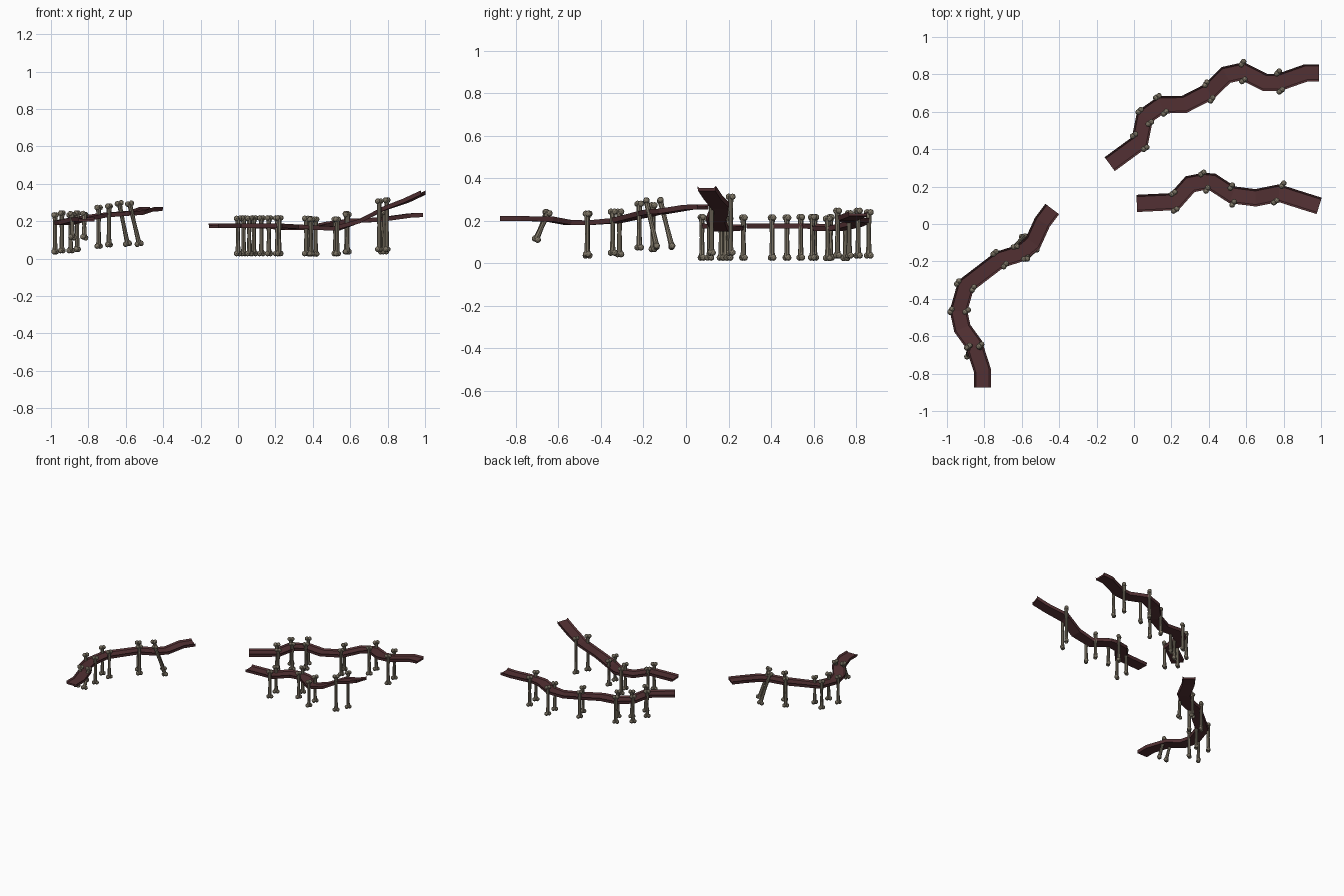
import bpy, bmesh, math, random
from mathutils import Vector, Matrix

if "Cube" in bpy.data.objects:
    bpy.data.objects.remove(bpy.data.objects["Cube"])

random.seed(4)


def material(name, col):
    m = bpy.data.materials.new(name)
    m.diffuse_color = (*col, 1)
    m.use_nodes = True
    m.node_tree.nodes["Principled BSDF"].inputs["Base Color"].default_value = m.diffuse_color
    return m


HIDE = material("dark_red_track", (0.085, 0.03, 0.033))
BONE = material("bone", (0.22, 0.19, 0.14))

# Track cross-section: shallow trough with raised lips (side offset, height)
PROFILE = [(-.046, .012), (-.036, .002), (.036, .002), (.046, .012),
           (.042, -.011), (-.042, -.011)]


def finish(name, bm, mat):
    bmesh.ops.recalc_face_normals(bm, faces=bm.faces)
    me = bpy.data.meshes.new(name)
    bm.to_mesh(me)
    bm.free()
    me.materials.append(mat)
    ob = bpy.data.objects.new(name, me)
    bpy.context.collection.objects.link(ob)
    return ob


def track(name, pts):
    """Sweep the trough along a path with mitred corners."""
    pts = [Vector(p) for p in pts]
    bm = bmesh.new()
    rings = []
    for i, p in enumerate(pts):
        a = (p - pts[max(i - 1, 0)]).to_2d()
        b = (pts[min(i + 1, len(pts) - 1)] - p).to_2d()
        a = a.normalized() if a.length else b.normalized()
        b = b.normalized() if b.length else a
        t = (a + b).normalized()
        stretch = min(1 / max(t.dot(a), .1), 1.15)
        side = Vector((t.y, -t.x, 0)) * stretch
        rings.append([bm.verts.new(p + side * o + Vector((0, 0, h)))
                      for o, h in PROFILE])
    n = len(PROFILE)
    for r, s in zip(rings, rings[1:]):
        for k in range(n):
            bm.faces.new((r[k], r[(k + 1) % n], s[(k + 1) % n], s[k]))
    bm.faces.new(rings[0])
    bm.faces.new(rings[-1])
    finish(name, bm, HIDE)


def bone(name, bottom, top):
    """Flared shaft with a pair of knuckles at each end."""
    bottom, top = Vector(bottom), Vector(top)
    axis = top - bottom
    length = axis.length
    bm = bmesh.new()
    rings = []
    for h, r in ((.012, .015), (.04, .0125), (length / 2, .0105),
                 (length - .04, .0125), (length - .012, .015)):
        rings.append([bm.verts.new((r * math.cos(k * math.tau / 8),
                                    r * math.sin(k * math.tau / 8), h))
                      for k in range(8)])
    for r, s in zip(rings, rings[1:]):
        for k in range(8):
            bm.faces.new((r[k], r[(k + 1) % 8], s[(k + 1) % 8], s[k]))
    bm.faces.new(rings[0])
    bm.faces.new(rings[-1])
    for h in (.015, length - .015):
        for s in (-1, 1):
            bmesh.ops.create_icosphere(
                bm, subdivisions=2, radius=.0145,
                matrix=Matrix.Translation((s * .0105, 0, h)) @ Matrix.Diagonal((1, 1.05, 1.05, 1)))
    spin = Matrix.Rotation(random.uniform(.5, 1.1), 4, 'Z')
    aim = axis.to_track_quat('Z', 'Y').to_matrix().to_4x4()
    bm.transform(Matrix.Translation(bottom) @ aim @ spin)
    finish(name, bm, BONE)


# Three winding tracks
track("back_track", [
    (-.13, .32, .175), (.03, .437, .175), (.058, .575, .175), (.145, .637, .172),
    (.27, .64, .163), (.40, .707, .163), (.492, .797, .185), (.582, .817, .20),
    (.70, .757, .205), (.775, .757, .21), (.92, .808, .23), (.99, .808, .233)])
track("middle_track", [
    (.015, .11, .175), (.217, .12, .175), (.30, .213, .17), (.375, .228, .168),
    (.42, .224, .165), (.525, .156, .16), (.65, .14, .20), (.775, .165, .265),
    (.90, .125, .31), (.99, .097, .352)])
track("left_track", [
    (-.437, .08, .265), (-.49, .01, .263), (-.54, -.10, .245), (-.605, -.155, .24),
    (-.717, -.19, .232), (-.90, -.33, .20), (-.938, -.465, .19), (-.918, -.558, .192),
    (-.855, -.645, .208), (-.81, -.785, .21), (-.81, -.875, .21)])

# Upright bone posts: x, y, bottom z, top z
POSTS = [
    (0, .475, .012, .23), (.06, .405, .012, .23), (.03, .605, .012, .232),
    (.085, .54, .012, .232), (.125, .68, .012, .232), (.165, .595, .012, .232),
    (.385, .75, .01, .228), (.415, .667, .01, .225), (.58, .86, .022, .255),
    (.585, .768, .022, .25), (.77, .81, .022, .262), (.785, .713, .022, .262),
    (.21, .165, .012, .232), (.22, .075, .012, .232), (.365, .27, .012, .23),
    (.39, .185, .012, .225), (.52, .2, .012, .225), (.53, .11, .012, .225),
    (.795, .21, .035, .328), (.755, .12, .035, .322),
    (-.745, -.155, .052, .288), (-.69, -.22, .06, .295), (-.942, -.313, .028, .258),
    (-.86, -.345, .035, .258), (-.978, -.463, .022, .248), (-.895, -.465, .028, .248)]
for i, (x, y, z0, z1) in enumerate(POSTS):
    bone(f"bone_post_{i + 1}", (x, y, z0), (x, y, z1))

# Leaning bone posts: bottom, top
LEANING = [
    ((-.588, -.063, .065), (-.638, -.125, .31)), ((-.525, -.135, .065), (-.583, -.19, .308)),
    ((-.822, -.71, .10), (-.822, -.643, .252)), ((-.885, -.71, .10), (-.887, -.65, .252))]
for i, (b, t) in enumerate(LEANING):
    bone(f"leaning_bone_post_{i + 1}", b, t)
